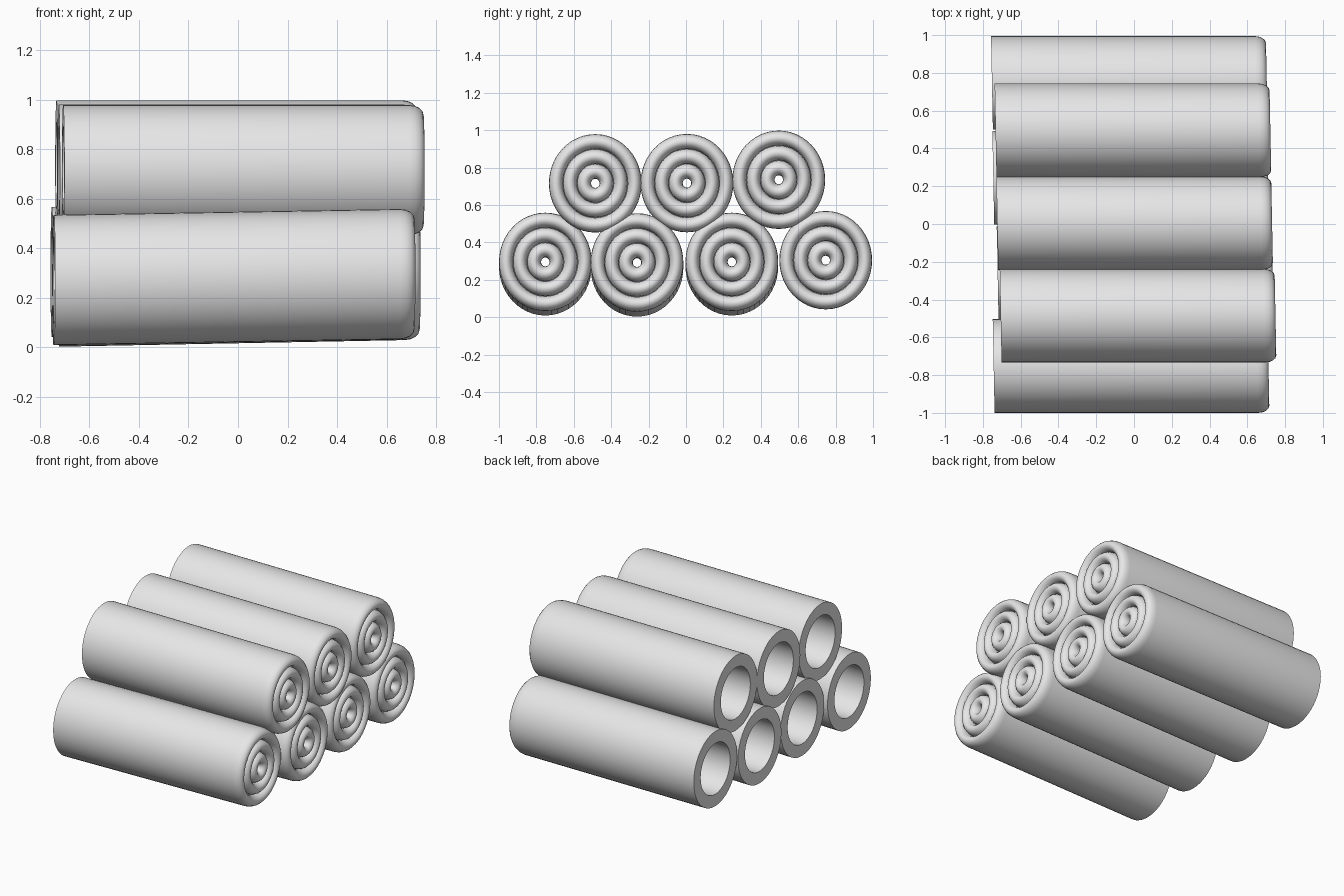
import bpy, bmesh, math

if "Cube" in bpy.data.objects:
    bpy.data.objects.remove(bpy.data.objects["Cube"])

mat = bpy.data.materials.new("light grey")
mat.diffuse_color = (0.8, 0.8, 0.8, 1)
mat.use_nodes = True
mat.node_tree.nodes["Principled BSDF"].inputs["Base Color"].default_value = mat.diffuse_color

SEG = 48
LENGTH = 1.455
RY, RZ = 0.248, 0.263      # slightly oval cross-section


def roll_profile():
    """Closed (axial position, relative radius) outline: thick tube with ringed front cap."""
    pts = [(0, 0.68), (0, 1.0)]
    # three rounded rings of decreasing radius on the front end
    w, depth = 0.152, 0.06
    for mid in (0.848, 0.545, 0.243):
        for i in range(9):
            a = math.pi * i / 8
            pts.append((LENGTH - depth + depth * math.sin(a), mid + w * math.cos(a)))
    # inside of the front cap and back along the bore
    pts += [(LENGTH - 0.12, 0.091), (LENGTH - 0.12, 0.68)]
    return pts


def make_roll(name, x_back, y, z, slope):
    bm = bmesh.new()
    rings = []
    for u, r in roll_profile():
        ring = []
        for i in range(SEG):
            a = 2 * math.pi * i / SEG
            dy, dz = r * RY * math.cos(a), r * RZ * math.sin(a)
            ring.append(bm.verts.new((x_back + u - 0.02 * dy, y + dy,
                                      z + dz + slope * (u - LENGTH))))
        rings.append(ring)
    for k, a in enumerate(rings):
        b = rings[(k + 1) % len(rings)]
        for i in range(SEG):
            j = (i + 1) % SEG
            bm.faces.new((a[i], a[j], b[j], b[i]))
    bmesh.ops.recalc_face_normals(bm, faces=bm.faces)
    me = bpy.data.meshes.new(name)
    bm.to_mesh(me)
    bm.free()
    me.materials.append(mat)
    ob = bpy.data.objects.new(name, me)
    bpy.context.collection.objects.link(ob)
    bpy.context.view_layer.objects.active = ob
    ob.select_set(True)
    bpy.ops.object.shade_smooth_by_angle(angle=math.radians(40))
    ob.select_set(False)


# back end x, centre y, front centre z, slope along the axis
lower = [(-0.743, -0.752, 0.297, 0.017), (-0.722, -0.262, 0.294, 0.019),
         (-0.745, 0.245, 0.297, 0.017), (-0.752, 0.747, 0.305, 0.0)]
upper = [(-0.706, -0.485, 0.716, 0.0), (-0.724, 0.005, 0.717, 0.0),
         (-0.733, 0.496, 0.735, 0.0)]
for i, p in enumerate(lower):
    make_roll("lower_roll_%d" % (i + 1), *p)
for i, p in enumerate(upper):
    make_roll("upper_roll_%d" % (i + 1), *p)
